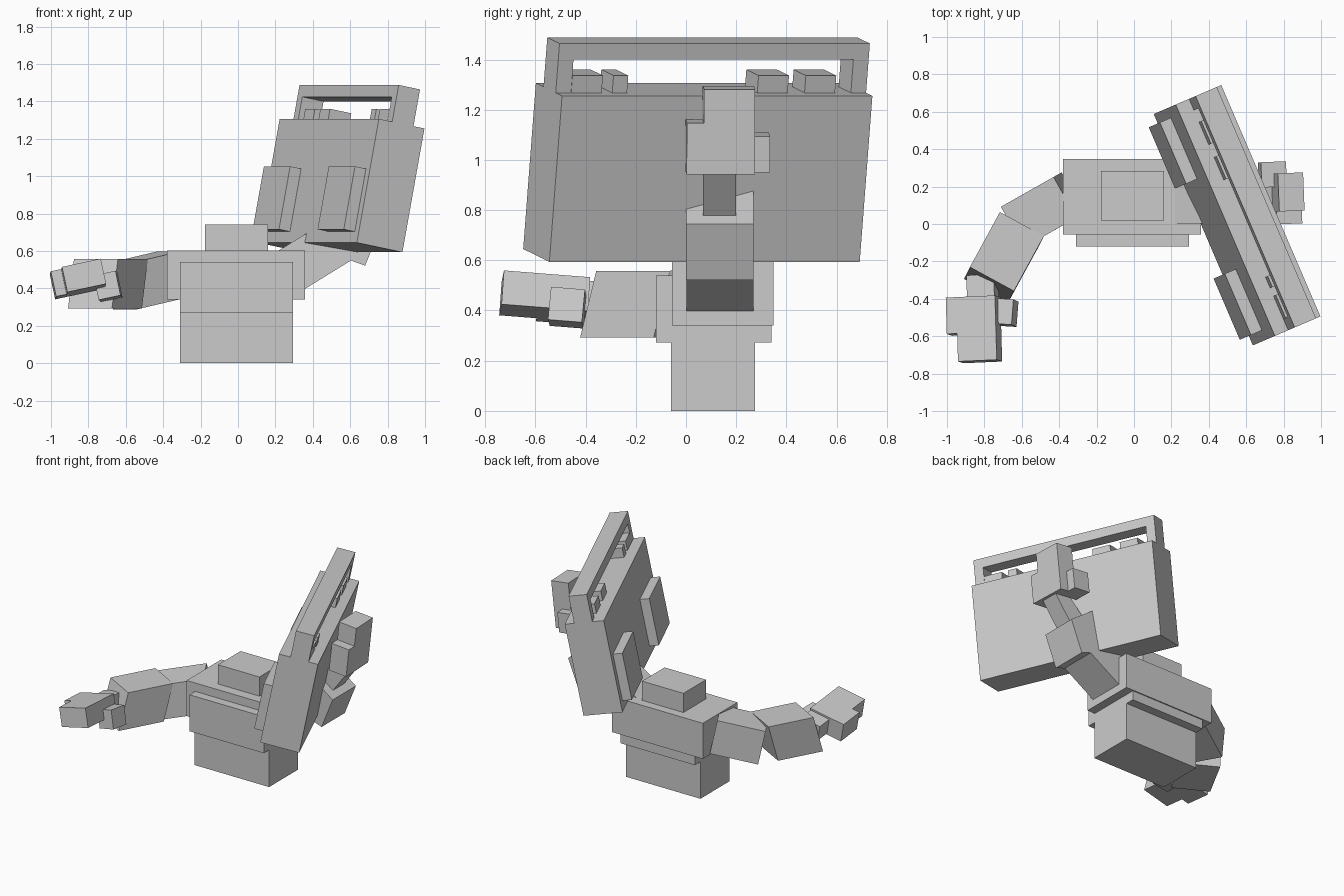
import bpy, bmesh
from math import sqrt
from mathutils import Matrix, Vector, Euler

if "Cube" in bpy.data.objects:
    bpy.data.objects.remove(bpy.data.objects["Cube"])

FACES = [(0, 3, 2, 1), (4, 5, 6, 7), (0, 1, 5, 4), (1, 2, 6, 5), (2, 3, 7, 6), (3, 0, 4, 7)]


def hexa(name, pts):
    """Six-sided block from two matching rings of four points."""
    bm = bmesh.new()
    vs = [bm.verts.new(p) for p in pts]
    for f in FACES:
        bm.faces.new([vs[i] for i in f])
    bmesh.ops.recalc_face_normals(bm, faces=bm.faces)
    me = bpy.data.meshes.new(name)
    bm.to_mesh(me)
    bm.free()
    ob = bpy.data.objects.new(name, me)
    bpy.context.collection.objects.link(ob)
    return ob


def box(name, x, y, z, m=Matrix()):
    """Block from ranges, in the frame m."""
    return hexa(name, [m @ Vector((x[i], y[j], z[k])) for k in (0, 1)
                       for i, j in ((0, 0), (1, 0), (1, 1), (0, 1))])


def prism(name, prof, y0, y1):
    """xz profile of four points, extruded along y."""
    return hexa(name, [(x, y, z) for y in (y0, y1) for x, z in prof])


def frame(origin, x, y, z):
    m = Matrix((x, y, z)).transposed().to_4x4()
    m.translation = origin
    return m


# torso
box("waist", (-.31, .295), (-.06, .275), (0, .3))
box("chest", (-.31, .295), (-.12, .34), (.272, .54))
box("shoulders", (-.38, .358), (-.055, .348), (.34, .602))
box("neck", (-.177, .16), (.02, .283), (.59, .743))

# portable stereo: local x = length, y = thickness towards the back, z = height
s, c = .19, sqrt(1 - .19 ** 2)
hx, hy = .919, .394
S = frame((.551, .047, .950), (hy, -hx, 0), (hx * c, hy * c, -s), (hx * s, hy * s, c))
W, T, H = .673, .135, .337
box("stereo_body", (-W, W), (-T, T), (-H, H), S)
hd = (-.056, .07)
box("handle_bar", (-W, W), hd, (H + .135, H + .2), S)
for sgn, side in ((-1, "left"), (1, "right")):
    a, b = sorted((sgn * W, sgn * (W - .066)))
    box("handle_post_" + side, (a, b), hd, (H, H + .136), S)
    box("speaker_" + side, (sgn * .44 - .178, sgn * .44 + .178), (-.2, -T), (-.277, .066), S)
for i, (u, w) in enumerate(((-.472, .066), (-.267, .066), (.396, .032), (.54, .066))):
    box(f"button_{i + 1}", (u - w, u + w), hd, (H, H + .07), S)

# hanging arm on the -x side
out = Vector((-.852, -.482, -.2)).normalized()
across = Vector((.49, -.87, 0)).normalized()
up = out.cross(across)
if up.z < 0:
    up = -up
box("upper_arm_left", (-.165, .165), (-.125, .125), (-.125, .125),
    frame((-.488, .075, .4425), out, across, up))
top = [(-.717, .064), (-.482, -.065), (-.642, -.358), (-.877, -.23)]
hexa("forearm_left", [(x - .032, y - .064, .292) for x, y in top] + [(x, y, .557) for x, y in top])
hand = Matrix.Translation((-.823, -.735, .47)) @ Euler((-.08, -.21, .045)).to_matrix().to_4x4()
box("fingers_left", (-.106, .106), (0, .16), (-.069, .069), hand)
box("palm_left", (-.163, .106), (.15, .345), (-.069, .069), hand)
box("wrist_left", (-.05, .1), (.3, .46), (-.06, .055), hand)
thumb = Matrix.Translation((-.695, -.473, .411)) @ Euler((-.08, -.21, -.06)).to_matrix().to_4x4()
box("thumb_left", (-.06, .06), (-.068, .068), (-.067, .067), thumb)

# raised arm on the +x side, holding the stereo
prism("upper_arm_right", [(.33, .38), (.615, .556), (.485, .768), (.2, .592)], .002, .27)
prism("forearm_right", [(.68, .522), (.77, .745), (.55, .905), (.43, .61)], 0, .27)
prism("wrist_right", [(.72, .77), (.86, .96), (.76, 1.0), (.62, .86)], .068, .2)
grip = Matrix.Translation((.81, 0, .95)) @ Euler((0, .11, .04)).to_matrix().to_4x4()
box("palm_right", (-.068, .068), (0, .272), (0, .205), grip)
box("fingers_right", (-.068, .068), (.068, .272), (.2, .34), grip)
box("thumb_right", (-.135, .0), (.2, .335), (.0, .145), grip)
